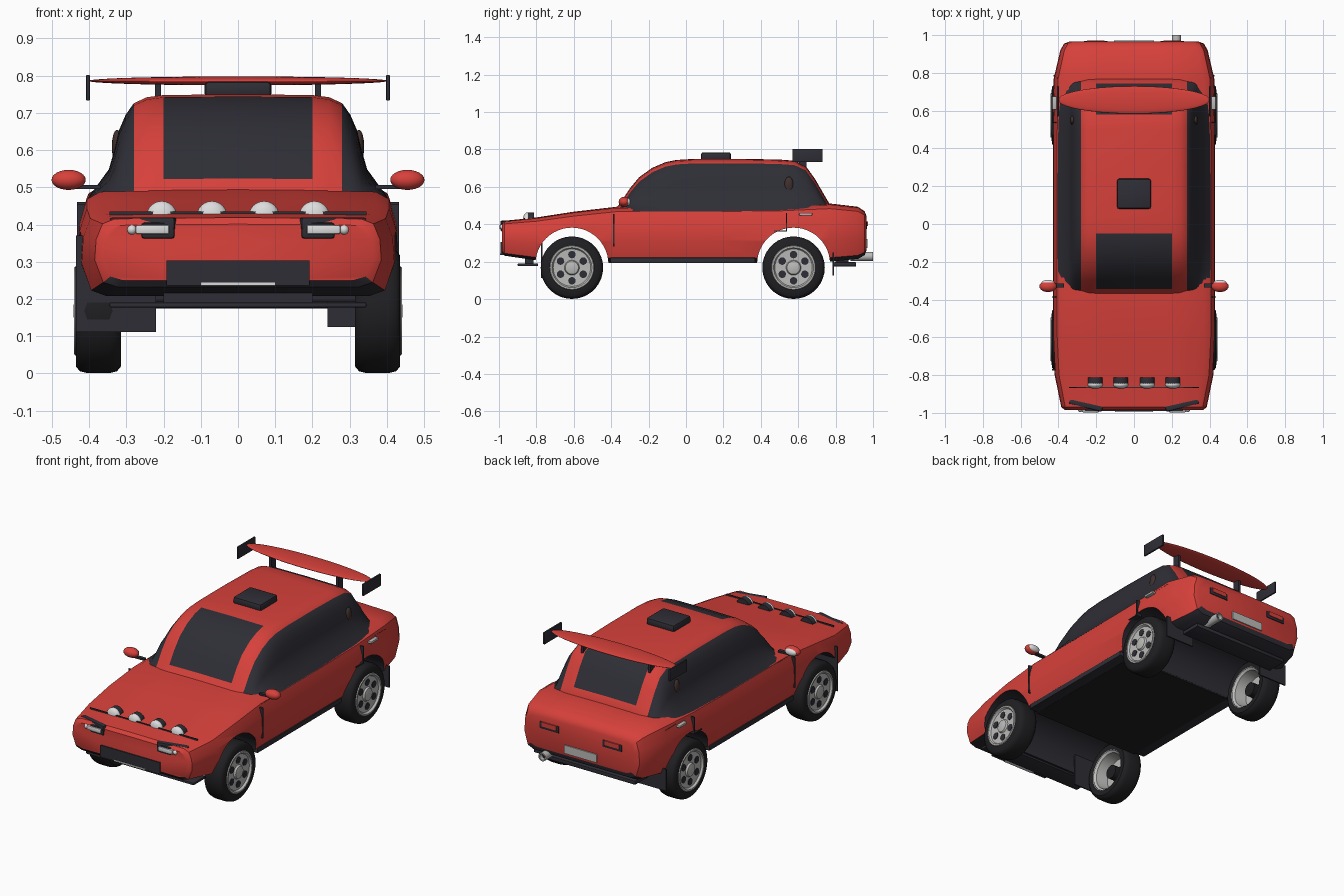
import bpy, bmesh, math
from mathutils import Matrix, Vector

if "Cube" in bpy.data.objects:
    bpy.data.objects.remove(bpy.data.objects["Cube"])


def material(name, r, g, b):
    m = bpy.data.materials.new(name)
    m.diffuse_color = (r, g, b, 1)
    m.use_nodes = True
    m.node_tree.nodes["Principled BSDF"].inputs["Base Color"].default_value = m.diffuse_color
    return m


RED = material("red_paint", 0.68, 0.052, 0.043)
DARK = material("dark_trim", 0.027, 0.027, 0.036)
BLACK = material("tyre_black", 0.014, 0.014, 0.016)
SILVER = material("silver", 0.50, 0.50, 0.49)
LAMP = material("lamp_white", 0.72, 0.72, 0.72)
BROWN = material("vent_brown", 0.05, 0.03, 0.027)


def finish(bm, name, mats, angle=40):
    bmesh.ops.recalc_face_normals(bm, faces=bm.faces)
    me = bpy.data.meshes.new(name)
    bm.to_mesh(me)
    bm.free()
    ob = bpy.data.objects.new(name, me)
    bpy.context.collection.objects.link(ob)
    for m in mats:
        me.materials.append(m)
    smooth(ob, angle)
    return ob


def smooth(ob, angle=40):
    bpy.ops.object.select_all(action='DESELECT')
    ob.select_set(True)
    bpy.context.view_layer.objects.active = ob
    bpy.ops.object.shade_smooth_by_angle(angle=math.radians(angle))


def box(name, mat, x, y, z, bevel=0.0, rot=0.0):
    """Box from (min, max) ranges, optionally turned about its own z axis."""
    bm = bmesh.new()
    c = Vector([(a + b) / 2 for a, b in (x, y, z)])
    size = [b - a for a, b in (x, y, z)]
    bmesh.ops.create_cube(bm, size=1, matrix=Matrix.Diagonal((*size, 1)))
    if bevel:
        bmesh.ops.bevel(bm, geom=bm.edges[:], offset=bevel, segments=2,
                        affect='EDGES', profile=0.5)
    bm.transform(Matrix.Translation(c) @ Matrix.Rotation(rot, 4, 'Z'))
    return finish(bm, name, [mat], 30)


def ellipsoid(name, mat, c, r, seg=24):
    bm = bmesh.new()
    bmesh.ops.create_uvsphere(bm, u_segments=seg, v_segments=seg // 2, radius=1,
                              matrix=Matrix.Translation(c) @ Matrix.Diagonal((*r, 1)))
    return finish(bm, name, [mat], 60)


def cylinder(name, mat, c, r, depth, axis, seg=24):
    bm = bmesh.new()
    turn = Matrix.Rotation(math.pi / 2, 4, 'Y' if axis == 'X' else 'X')
    bmesh.ops.create_cone(bm, cap_ends=True, segments=seg, radius1=r, radius2=r,
                          depth=depth, matrix=Matrix.Translation(c) @ turn)
    return finish(bm, name, [mat])


def loft(name, mats, sections, rule):
    """sections: list of (y, half ring from bottom centre to top centre)."""
    bm = bmesh.new()
    rings = []
    for y, half in sections:
        full = half + [(-x, z) for x, z in half[-2:0:-1]]
        rings.append([bm.verts.new((x, y, z)) for x, z in full])
    n, cols = len(rings[0]), len(sections[0][1]) - 1
    for i in range(len(rings) - 1):
        y = (sections[i][0] + sections[i + 1][0]) / 2
        for j in range(n):
            k = (j + 1) % n
            f = bm.faces.new((rings[i][j], rings[i][k], rings[i + 1][k], rings[i + 1][j]))
            f.material_index = rule(y, j if j < cols else n - 1 - j)
    bm.faces.new(rings[0])
    bm.faces.new(rings[-1])
    return finish(bm, name, mats, 35)


def lathe(name, mat, profile, side, y, z, seg=36):
    """Spin (radius, x) points about the wheel axis."""
    bm = bmesh.new()
    vs = [bm.verts.new((side * x, y, z + r)) for r, x in profile]
    es = [bm.edges.new(p) for p in zip(vs, vs[1:])]
    bmesh.ops.spin(bm, geom=vs + es, cent=(0, y, z), axis=(1, 0, 0),
                   angle=2 * math.pi, steps=seg)
    bmesh.ops.remove_doubles(bm, verts=bm.verts, dist=0.0002)
    return finish(bm, name, [mat])


# Lower body: y, half width, bottom, top
stations = [(-0.985, .365, .25, .398), (-.97, .385, .232, .415), (-.80, .42, .207, .432),
            (-.60, .43, .20, .462), (-.37, .43, .20, .488), (.10, .43, .20, .488),
            (.50, .43, .20, .492), (.77, .425, .20, .505), (.92, .39, .215, .488),
            (.955, .37, .235, .465), (.965, .345, .26, .44)]
shape = [(0, 0), (.84, 0), (.94, .07), (1, .4), (.99, .7), (.945, .93), (.86, 1), (.4, 1.015), (0, 1.02)]
body = loft("body", [RED, DARK],
            [(y, [(w * a, b + (t - b) * f) for a, f in shape]) for y, w, b, t in stations],
            lambda y, col: 1 if col < 2 else 0)

# Wheel arches cut right across the body
WHEELS = [("front", -.61), ("rear", .575)]
for label, y in WHEELS:
    cutter = cylinder("arch_cutter", RED, (0, y, .187), .195, 1.2, 'X', 48)
    cutter.data.materials.append(DARK)
    for p in cutter.data.polygons:
        p.material_index = 1
    cutter.hide_render = True
    mod = body.modifiers.new("arch", 'BOOLEAN')
    mod.operation, mod.solver, mod.object = 'DIFFERENCE', 'EXACT', cutter
    bpy.context.view_layer.objects.active = body
    bpy.ops.object.modifier_apply(modifier=mod.name)
    bpy.data.objects.remove(cutter)
smooth(body, 35)

# Cabin with glass as coloured faces: y, roof height
roof = [(-.37, .488), (-.345, .522), (-.30, .59), (-.25, .65), (-.18, .70), (-.11, .73),
        (-.05, .742), (.05, .748), (.30, .748), (.50, .744), (.58, .738), (.64, .71),
        (.69, .64), (.745, .545), (.775, .495)]
side = [(0, .408), (.12, .385), (.32, .347), (.52, .332), (.72, .32), (.88, .302), (1, .28)]


def cabin_ring(h):
    ring = [(0, .465)] + [(x, .465 + t * (h - .022 - .465)) for t, x in side]
    return ring + [(.245, h - .006), (.2, h), (0, h + .002)]


def cabin_colour(y, col):
    if 1 <= col <= 6:
        return 1 if -.36 < y < .77 else 0
    if col == 9:
        return 1 if -.345 < y < -.05 or .58 < y < .745 else 0
    return 0


loft("cabin", [RED, DARK], [(y, cabin_ring(h)) for y, h in roof], cabin_colour)

# Wheels
tyre = [(.115, .32), (.15, .315), (.162, .325), (.167, .345), (.167, .405), (.162, .425),
        (.15, .435), (.118, .436)]
rim = [(0, .385), (.04, .385), (.045, .40), (.095, .40), (.105, .33), (.12, .318), (.122, .43),
       (.116, .441), (.107, .441), (.10, .43), (.04, .427), (.035, .437), (.015, .442), (0, .442)]
for label, y in WHEELS:
    for s, tag in ((1, "right"), (-1, "left")):
        n = f"{label}_{tag}"
        lathe(f"{n}_tyre", BLACK, tyre, s, y, .168)
        lathe(f"{n}_rim", SILVER, rim, s, y, .168)
        cylinder(f"{n}_inner_hub", BLACK, (s * .372, y, .168), .04, .05, 'X')
        for k in range(6):
            a = math.radians(60 * k + 30)
            cylinder(f"{n}_rim_hole", DARK, (s * .4285, y + .07 * math.cos(a), .168 + .07 * math.sin(a)),
                     .02, .006, 'X', 16)

# Parts repeated on both sides
for s in (1, -1):
    def sx(a, b):
        return tuple(sorted((s * a, s * b)))
    # Mirrors
    ellipsoid("mirror", RED, (s * .455, -.33, .52), (.046, .03, .027))
    ellipsoid("mirror_glass", LAMP, (s * .455, -.312, .52), (.036, .016, .02))
    box("mirror_arm", DARK, sx(.37, .44), (-.335, -.315), (.495, .506))
    # Headlights
    box("headlight_housing", DARK, sx(.165, .345), (-.973, -.943), (.385, .419), .006, s * .24)
    box("headlight_slot", DARK, sx(.17, .26), (-.992, -.96), (.362, .405), .008)
    box("headlight", LAMP, sx(.185, .275), (-.997, -.965), (.374, .399), .005)
    ellipsoid("indicator", LAMP, (s * .285, -.983, .386), (.013, .013, .013), 16)
    # Bonnet lamps
    for x in (.07, .205):
        cylinder("bonnet_lamp_housing", DARK, (s * x, -.831, .422), .04, .036, 'Y')
        ellipsoid("bonnet_lamp", LAMP, (s * x, -.85, .422), (.041, .022, .041))
    # Door seams, handles and pillar vents
    box("front_door_seam", DARK, sx(.40, .433), (-.389, -.383), (.28, .455))
    box("rear_door_seam", DARK, sx(.40, .433), (.535, .541), (.365, .46))
    box("rear_door_seam_foot", DARK, sx(.40, .433), (.47, .541), (.362, .368))
    box("door_handle", SILVER, sx(.41, .433), (.605, .675), (.447, .461), .004)
    ellipsoid("pillar_vent", BROWN, (s * .325, .55, .61), (.014, .024, .045), 16)
    # Tail lights
    box("tail_light_frame", DARK, sx(.14, .265), (.94, .969), (.375, .415), .004)
    box("tail_light", RED, sx(.155, .25), (.96, .972), (.39, .415))
    # Rear mud flaps
    box("rear_mud_flap", DARK, sx(.24, .425), (.782, .79), (.125, .25))
    # Spoiler posts and end plates
    box("spoiler_post", DARK, sx(.207, .223), (.605, .645), (.69, .778))
    box("spoiler_end_plate", DARK, sx(.398, .408), (.57, .73), (.733, .802), .002)
box("front_left_mud_flap", DARK, (-.435, -.22), (-.775, -.768), (.112, .37))

# Spoiler wing
ellipsoid("spoiler_wing", RED, (0, .657, .786), (.402, .073, .012), 40)

# Roof vent
box("roof_vent", DARK, (-.09, .09), (.08, .24), (.74, .785), .012)

# Front trim
box("bonnet_seam", DARK, (-.345, .345), (-.867, -.862), (.41, .4345))
box("front_grille", DARK, (-.192, .192), (-.991, -.95), (.236, .304))
box("front_plate", LAMP, (-.10, .10), (-.995, -.96), (.236, .244))
box("front_splitter", DARK, (-.345, .345), (-.90, -.79), (.177, .191), .004)
box("splitter_mount", DARK, (-.2, .2), (-.86, -.815), (.185, .225))

# Rear trim
box("rear_diffuser", DARK, (-.31, .31), (.79, .91), (.175, .197), .003)
box("diffuser_mount", DARK, (-.28, .28), (.80, .87), (.19, .23))
box("rear_plate", SILVER, (-.105, .105), (.95, .971), (.272, .32))
pipe = [(.017, .90), (.017, 1.0), (.024, 1.0), (.024, .88), (.0, .88)]
exhaust = lathe("exhaust_pipe", SILVER, pipe, 1, 0, 0, 20)
exhaust.data.transform(Matrix.Translation((.225, 0, .228)) @ Matrix.Rotation(math.pi / 2, 4, 'Z'))
cylinder("exhaust_inside", BLACK, (.225, .945, .228), .017, .06, 'Y')

# Sills and floor
box("floor", BLACK, (-.35, .35), (-.415, .38), (.192, .21))
for s in (1, -1):
    box("sill", DARK, tuple(sorted((s * .34, s * .41))), (-.405, .37), (.193, .222), .004)
